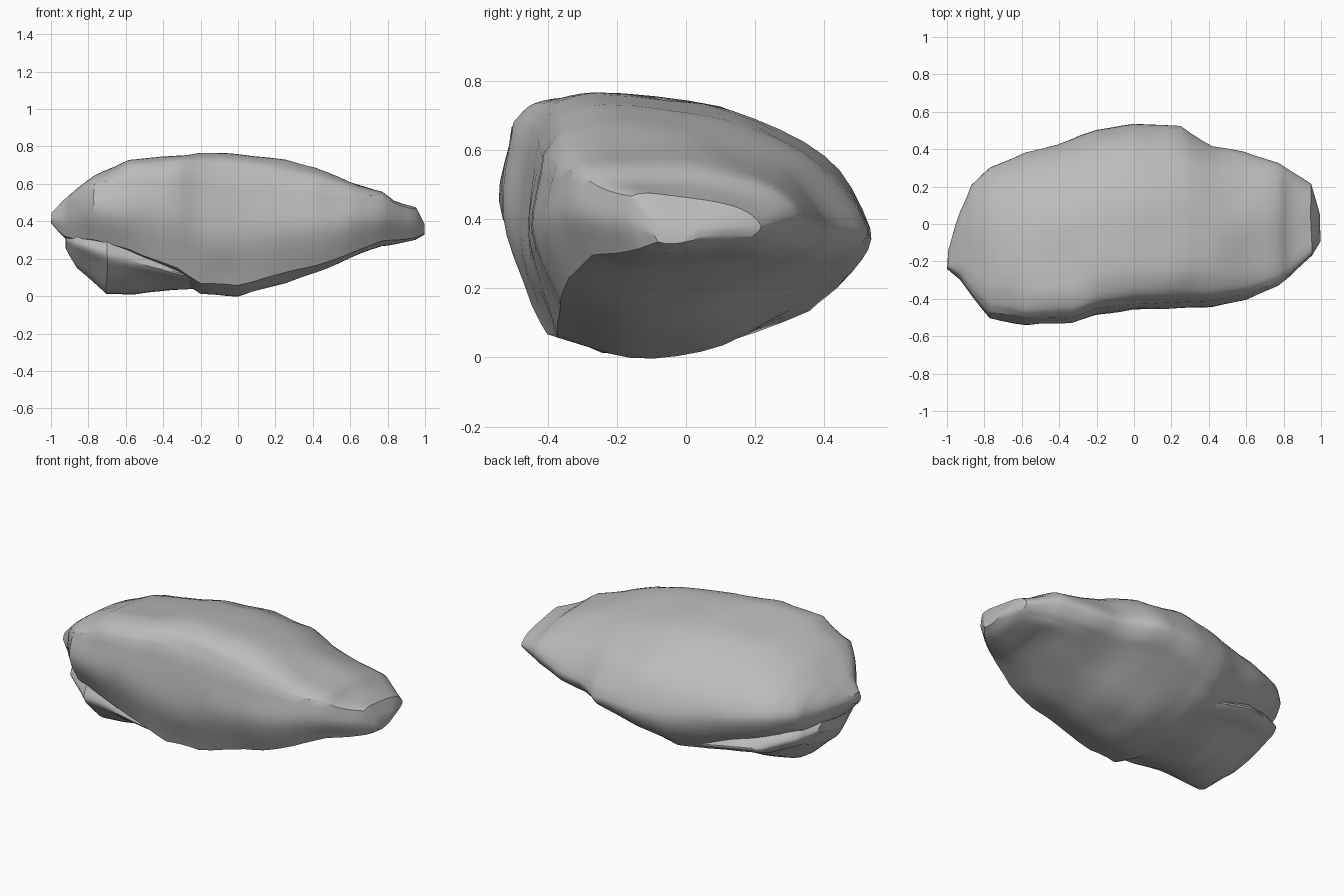
import bpy
import bmesh
from mathutils import Vector, noise

default = bpy.data.objects.get("Cube")
if default:
    bpy.data.objects.remove(default, do_unlink=True)

stone = bpy.data.materials.new("grey_stone")
stone.use_nodes = True
GREY = (0.5, 0.5, 0.5, 1)
stone.diffuse_color = GREY
stone.node_tree.nodes["Principled BSDF"].inputs["Base Color"].default_value = GREY
stone.node_tree.nodes["Principled BSDF"].inputs["Roughness"].default_value = 0.9

CORNERS = (0, 7, 10)  # front ridge, back lower edge, front lower edge
STEPS = 4


def mix(a, b, t):
    return a + (b - a) * t


def section(lift, x, front, back, low, high, ridge, rear, under):
    """Closed outline across the stone, from the front ridge over the top."""
    outline = [
        (0.035, ridge), (0.09, mix(ridge, high, 0.7)), (0.22, high),
        (0.6, mix(rear, high, 0.88)), (0.86, mix(rear, high, 0.53)),
        (1, rear), (0.95, mix(under, rear, 0.36)), (0.85, under),
        (0.57, mix(low, under, 0.2)), (0.3, low),
        (0.09, mix(low, ridge, lift)),
        (0, mix(low, ridge, mix(lift, 1, 0.5))),
    ]
    return [Vector((x, mix(front, back, u), z)) for u, z in outline]


def spline(p, q, tangent_p, tangent_q, t):
    """Hermite curve from p to q."""
    s = t * t * (3 - 2 * t)
    return (mix(p, q, s) + tangent_p * t * (1 - t) ** 2
            - tangent_q * t * t * (1 - t))


def rounded(points):
    """Curve through the outline points, kept sharp at the corners."""
    count = len(points)

    def tangent(i, chord):
        if i in CORNERS:
            return chord
        way = (points[(i + 1) % count] - points[i - 1]).normalized()
        return way * chord.length * 0.9

    ring = []
    for i, p in enumerate(points):
        j = (i + 1) % count
        chord = points[j] - p
        ring += [spline(p, points[j], tangent(i, chord), tangent(j, chord), k / STEPS)
                 for k in range(STEPS)]
    return ring


def boulder(name, lift, stations):
    """Loft rounded outlines through the stations and weather the surface."""
    outlines = [section(lift, *s) for s in stations]
    rings = []
    for a, b in zip(outlines, outlines[1:]):
        for k in range(3):
            rings.append(rounded([p.lerp(q, k / 3) for p, q in zip(a, b)]))
    rings.append(rounded(outlines[-1]))

    bm = bmesh.new()
    loops = [[bm.verts.new(p + 0.012 * noise.noise_vector(p * 5)) for p in ring]
             for ring in rings]
    count = len(loops[0])
    for a, b in zip(loops, loops[1:]):
        for i in range(count):
            j = (i + 1) % count
            bm.faces.new((a[i], a[j], b[j], b[i]))
    bm.faces.new(loops[0][::-1])
    bm.faces.new(loops[-1])
    bmesh.ops.recalc_face_normals(bm, faces=bm.faces)
    mesh = bpy.data.meshes.new(name)
    bm.to_mesh(mesh)
    bm.free()
    mesh.materials.append(stone)
    obj = bpy.data.objects.new(name, mesh)
    bpy.context.collection.objects.link(obj)
    bpy.ops.object.select_all(action='DESELECT')
    bpy.context.view_layer.objects.active = obj
    obj.select_set(True)
    bpy.ops.object.shade_smooth_by_angle(angle=0.6)


# Stations: x, front y, back y, low z, high z, ridge z, back z, back lower edge z
boulder("main_stone", 0.09, [
    (-1, -.24, -.14, .39, .45, .43, .42, .4),
    (-.93, -.3, .07, .31, .52, .48, .43, .35),
    (-.87, -.38, .21, .28, .57, .53, .43, .31),
    (-.77, -.5, .3, .27, .64, .6, .43, .28),
    (-.58, -.54, .38, .21, .725, .66, .41, .22),
    (-.33, -.53, .45, .1, .75, .68, .39, .13),
    (-.2, -.49, .5, .01, .77, .67, .38, .13),
    (0, -.46, .535, 0, .755, .63, .38, .19),
    (.25, -.45, .525, .07, .725, .59, .37, .25),
    (.42, -.44, .42, .13, .685, .58, .38, .26),
    (.6, -.41, .385, .2, .615, .56, .39, .27),
    (.77, -.33, .32, .27, .56, .53, .42, .3),
    (.83, -.28, .28, .28, .515, .5, .41, .31),
    (.95, -.17, .21, .3, .47, .46, .385, .34),
    (1, -.09, .05, .33, .39, .38, .37, .34),
])

# Wedge of stone carrying the low end, undercut at the front
boulder("lower_stone", 0.45, [
    (-.92, -.24, .06, .25, .36, .32, .3, .28),
    (-.86, -.36, .18, .15, .4, .32, .28, .22),
    (-.7, -.47, .29, .01, .4, .29, .23, .16),
    (-.55, -.45, .34, .01, .36, .25, .21, .14),
    (-.35, -.41, .34, .04, .25, .16, .17, .11),
    (-.12, -.36, .28, .04, .14, .09, .12, .09),
])
